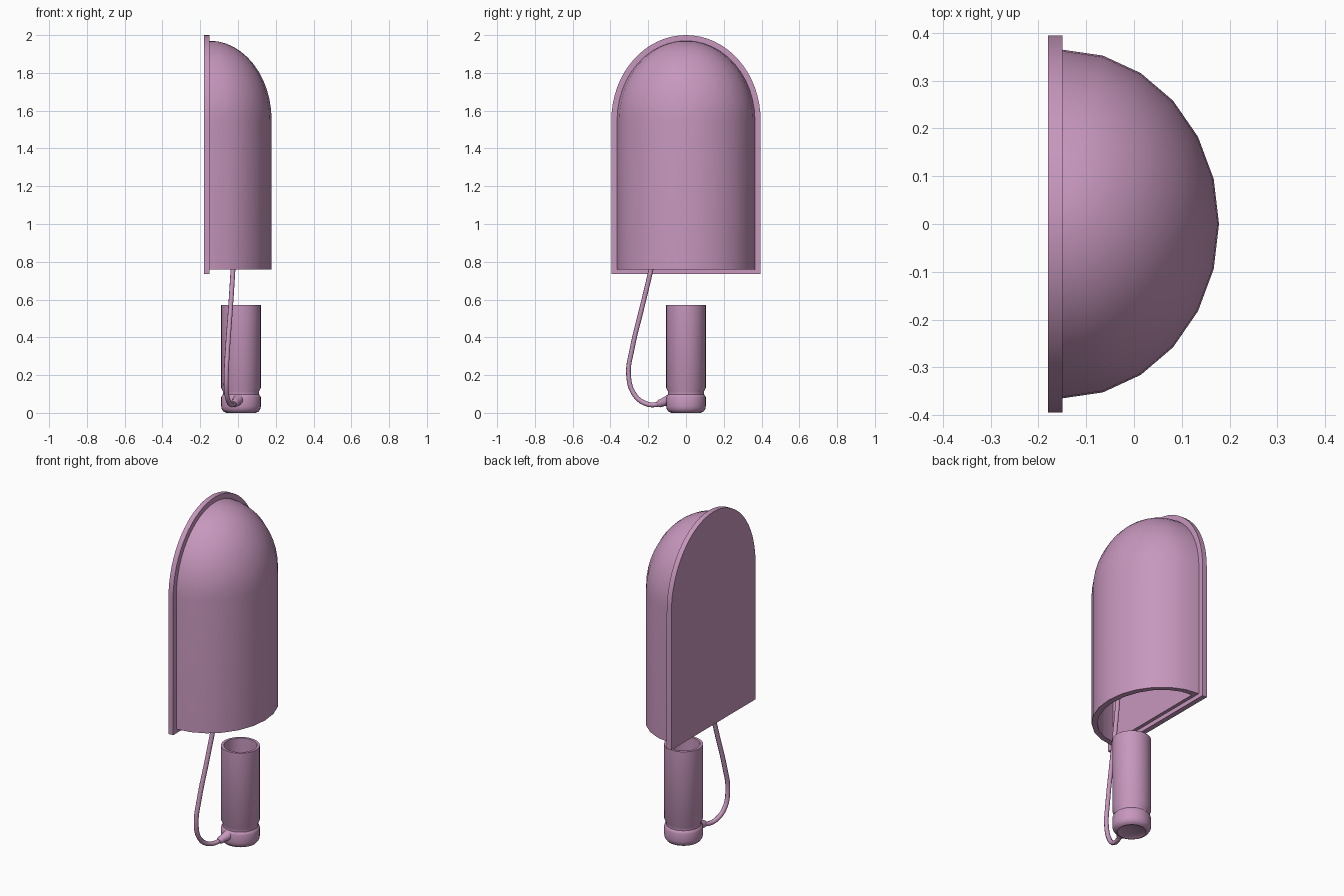
import bpy
import bmesh
from math import sin, cos, pi
from mathutils import Vector

if "Cube" in bpy.data.objects:
    bpy.data.objects.remove(bpy.data.objects["Cube"])

mauve = bpy.data.materials.new("mauve plastic")
mauve.use_nodes = True
COLOUR = (0.57, 0.31, 0.51, 1)
mauve.diffuse_color = COLOUR
mauve.node_tree.nodes["Principled BSDF"].inputs["Base Color"].default_value = COLOUR


def finish(obj, angle=0.6):
    """Assign the colour and smooth the soft edges."""
    obj.data.materials.append(mauve)
    bpy.ops.object.select_all(action="DESELECT")
    obj.select_set(True)
    bpy.context.view_layer.objects.active = obj
    bpy.ops.object.shade_smooth_by_angle(angle=angle)
    return obj


def from_bmesh(name, bm):
    bmesh.ops.recalc_face_normals(bm, faces=bm.faces)
    mesh = bpy.data.meshes.new(name)
    bm.to_mesh(mesh)
    bm.free()
    obj = bpy.data.objects.new(name, mesh)
    bpy.context.collection.objects.link(obj)
    return finish(obj)


def lathe(name, profile, steps=32):
    """Spin an (r, z) profile around the z axis."""
    bm = bmesh.new()
    verts = [bm.verts.new((r, 0, z)) for r, z in profile]
    edges = [bm.edges.new(pair) for pair in zip(verts, verts[1:])]
    bmesh.ops.spin(bm, geom=verts + edges, cent=(0, 0, 0), axis=(0, 0, 1),
                   angle=2 * pi, steps=steps)
    bmesh.ops.remove_doubles(bm, verts=bm.verts, dist=0.0005)
    return from_bmesh(name, bm)


# Arched back plate
SPRING = 1.55
bm = bmesh.new()
outline = [(-0.395, 0.735), (0.395, 0.735)]
outline += [(0.395 * cos(pi * i / 32), SPRING + 0.45 * sin(pi * i / 32)) for i in range(33)]
face = bm.faces.new([bm.verts.new((-0.18, y, z)) for y, z in outline])
slab = bmesh.ops.extrude_face_region(bm, geom=[face])
bmesh.ops.translate(bm, vec=(0.03, 0, 0),
                    verts=[v for v in slab["geom"] if isinstance(v, bmesh.types.BMVert)])
from_bmesh("back_plate", bm)


# Hollow half-round hood with a domed top and open bottom
def hood_skin(bm, back, depth, half_width, rise):
    """Add one skin of the hood and return its bottom ring."""
    levels = [(0.76, 1)]
    levels += [(SPRING + rise * sin(pi * i / 24), cos(pi * i / 24)) for i in range(12)]
    rings = []
    for z, s in levels:
        rings.append([bm.verts.new((back + depth * s * cos(a), half_width * s * sin(a), z))
                      for a in [pi * (i / 12 - 0.5) for i in range(13)]])
    for low, high in zip(rings, rings[1:]):
        for i in range(13):
            j = (i + 1) % 13
            bm.faces.new((low[i], low[j], high[j], high[i]))
    apex = bm.verts.new((back, 0, SPRING + rise))
    for i in range(13):
        bm.faces.new((rings[-1][i], rings[-1][(i + 1) % 13], apex))
    return rings[0]


bm = bmesh.new()
outer = hood_skin(bm, -0.15, 0.328, 0.365, 0.42)
inner = hood_skin(bm, -0.13, 0.273, 0.33, 0.385)
for i in range(13):
    j = (i + 1) % 13
    bm.faces.new((outer[i], outer[j], inner[j], inner[i]))
from_bmesh("hood", bm)

# Hollow cup with a grooved, rounded foot
cup = lathe("cup", [
    (0, 0.005), (0.07, 0.005), (0.078, 0), (0.092, 0.006), (0.102, 0.02),
    (0.105, 0.035), (0.105, 0.082), (0.102, 0.09), (0.096, 0.097), (0.096, 0.115),
    (0.105, 0.132), (0.105, 0.57), (0.09, 0.57), (0.09, 0.15), (0, 0.15)])
cup.location.x = 0.016

# Cord hanging from the hood and looping to the foot of the cup
path = [(-0.015, -0.14, 1.0), (-0.026, -0.183, 0.77), (-0.04, -0.235, 0.55),
        (-0.055, -0.285, 0.34), (-0.062, -0.304, 0.2), (-0.06, -0.275, 0.1),
        (-0.045, -0.22, 0.052), (-0.028, -0.165, 0.043), (-0.016, -0.125, 0.054)]
curve = bpy.data.curves.new("cord", "CURVE")
curve.dimensions = "3D"
curve.bevel_depth = 0.013
curve.bevel_resolution = 2
curve.resolution_u = 6
curve.use_fill_caps = True
spline = curve.splines.new("BEZIER")
spline.bezier_points.add(len(path) - 1)
for point, co in zip(spline.bezier_points, path):
    point.co = co
    point.handle_left_type = point.handle_right_type = "AUTO"
cord = bpy.data.objects.new("cord", curve)
bpy.context.collection.objects.link(cord)
bpy.ops.object.select_all(action="DESELECT")
cord.select_set(True)
bpy.context.view_layer.objects.active = cord
bpy.ops.object.convert(target="MESH")
finish(bpy.context.view_layer.objects.active, 0.8)

# Flared boot joining the cord to the cup
start, end = Vector((-0.022, -0.148, 0.046)), Vector((0.003, -0.085, 0.07))
length = (end - start).length
boot = lathe("cord_boot", [(0, 0), (0.016, 0), (0.021, 0.01), (0.021, 0.025),
                           (0.03, length), (0, length)], 16)
boot.location = start
boot.rotation_mode = "QUATERNION"
boot.rotation_quaternion = (end - start).to_track_quat("Z", "Y")
